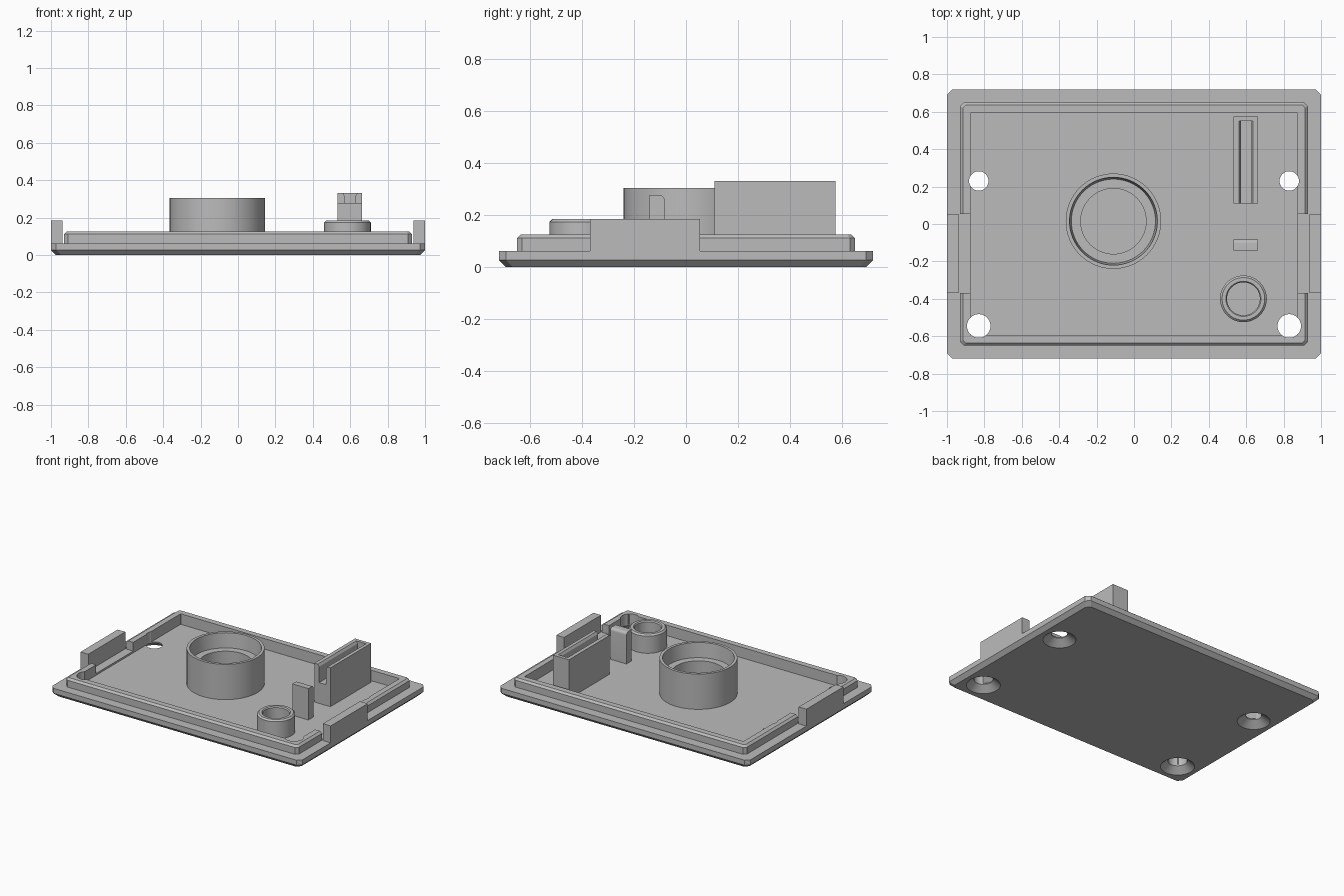
import bpy, bmesh, math

cube = bpy.data.objects.get("Cube")
if cube:
    bpy.data.objects.remove(cube, do_unlink=True)

grey = bpy.data.materials.new("plain_grey")
grey.use_nodes = True
COLOUR = (0.5, 0.5, 0.5, 1)
grey.diffuse_color = COLOUR
grey.node_tree.nodes["Principled BSDF"].inputs["Base Color"].default_value = COLOUR

FLOOR, FLANGE = 0.05, 0.063


def finish(name, bm):
    bmesh.ops.remove_doubles(bm, verts=bm.verts, dist=1e-5)
    bmesh.ops.recalc_face_normals(bm, faces=bm.faces)
    mesh = bpy.data.meshes.new(name)
    bm.to_mesh(mesh)
    bm.free()
    mesh.materials.append(grey)
    ob = bpy.data.objects.new(name, mesh)
    bpy.context.collection.objects.link(ob)
    return ob


def bridge(bm, loops):
    n = len(loops[0])
    for a, b in zip(loops, loops[1:]):
        for i in range(n):
            j = (i + 1) % n
            bm.faces.new((a[i], a[j], b[j], b[i]))
    bm.faces.new(loops[0])
    bm.faces.new(loops[-1])


def clipped_loft(name, sections):
    """Stack of clipped-corner rectangles: (half x, half y, corner clip, z)."""
    bm = bmesh.new()
    loops = []
    for hx, hy, c, z in sections:
        pts = []
        for sx, sy in ((1, 1), (-1, 1), (-1, -1), (1, -1)):
            pair = [(sx * hx, sy * (hy - c)), (sx * (hx - c), sy * hy)]
            pts += pair if sx * sy > 0 else pair[::-1]
        loops.append([bm.verts.new((x, y, z)) for x, y in pts])
    bridge(bm, loops)
    return finish(name, bm)


def lathe(name, x, y, profile, n=64):
    """Revolve an open (radius, z) profile and cap both ends."""
    bm = bmesh.new()
    bridge(bm, [[bm.verts.new((x + r * math.cos(math.tau * i / n),
                               y + r * math.sin(math.tau * i / n), z))
                 for i in range(n)] for r, z in profile])
    return finish(name, bm)


def prism(name, profile, axis, lo, hi):
    """Extrude a closed profile along x (points are y,z) or y (points are x,z)."""
    bm = bmesh.new()
    place = (lambda d, u, v: (d, u, v)) if axis == "x" else (lambda d, u, v: (u, d, v))
    bridge(bm, [[bm.verts.new(place(d, u, v)) for u, v in profile] for d in (lo, hi)])
    return finish(name, bm)


def box(name, x0, x1, y0, y1, z0, z1):
    return prism(name, [(x0, z0), (x1, z0), (x1, z1), (x0, z1)], "y", y0, y1)


def cut(target, cutter):
    mod = target.modifiers.new("cut", "BOOLEAN")
    mod.operation = "DIFFERENCE"
    mod.solver = "EXACT"
    mod.object = cutter
    bpy.context.view_layer.update()
    with bpy.context.temp_override(object=target, active_object=target):
        bpy.ops.object.modifier_apply(modifier=mod.name)
    bpy.data.objects.remove(cutter, do_unlink=True)


# Base plate with raised rim and shallow tray
base = clipped_loft("base_plate", [
    (0.973, 0.692, 0.027, 0), (1, 0.719, 0.027, 0.027), (1, 0.719, 0.027, FLANGE),
    (0.93, 0.65, 0.02, FLANGE), (0.93, 0.65, 0.02, 0.112), (0.915, 0.636, 0.014, 0.126),
    (0.875, 0.594, 0.002, 0.126), (0.875, 0.594, 0.002, FLOOR)])

# Rim gaps, side tabs and countersunk screw holes, mirrored
for side, label in ((1, "left"), (-1, "right")):
    xs = sorted((side * 0.86, side * 0.96))
    cut(base, box("gap_cutter", *xs, -0.37, 0.053, FLANGE, 0.2))
    for y, r in ((0.23, 0.052), (-0.545, 0.063)):
        cut(base, lathe("hole_cutter", side * 0.83, y,
                        [(0.135, -0.02), (r, 0.042), (r, 0.2)], 40))
    xs = sorted((side * 0.938, side * 1.0))
    box(label + "_tab", *xs, -0.37, 0.053, FLANGE, 0.185)

# Large round socket with an inner ledge
lathe("large_socket", -0.11, 0.015, [
    (0.255, FLOOR), (0.255, 0.305), (0.235, 0.305), (0.225, 0.2),
    (0.175, 0.2), (0.175, FLOOR + 0.002)])

# Small round socket with a chamfered lip
lathe("small_socket", 0.585, -0.4, [
    (0.125, FLOOR), (0.125, 0.174), (0.114, 0.185), (0.094, 0.185),
    (0.088, 0.177), (0.088, 0.09)], 48)

# Slotted holder, open at its front end
holder = box("slotted_holder", 0.533, 0.662, 0.11, 0.575, FLOOR, 0.331)
cut(holder, prism("slot_cutter", [
    (0.571, 0.2), (0.627, 0.2), (0.627, 0.315), (0.638, 0.332), (0.638, 0.4),
    (0.56, 0.4), (0.56, 0.332), (0.571, 0.315)], "y", 0.05, 0.55))

# Upright stop with a rounded back edge
R = 0.02
arc = [(-0.082 - R + R * math.cos(t), 0.277 - R + R * math.sin(t))
       for t in (math.pi / 2 * i / 6 for i in range(7))]
prism("upright_stop", [(-0.141, FLOOR), (-0.082, FLOOR)] + arc + [(-0.141, 0.277)],
      "x", 0.533, 0.662)

# Smooth the round parts and keep sharp edges
bpy.ops.object.select_all(action="DESELECT")
for ob in bpy.context.scene.objects:
    if ob.type == "MESH":
        ob.select_set(True)
        bpy.context.view_layer.objects.active = ob
bpy.ops.object.shade_smooth_by_angle(angle=math.radians(25))
